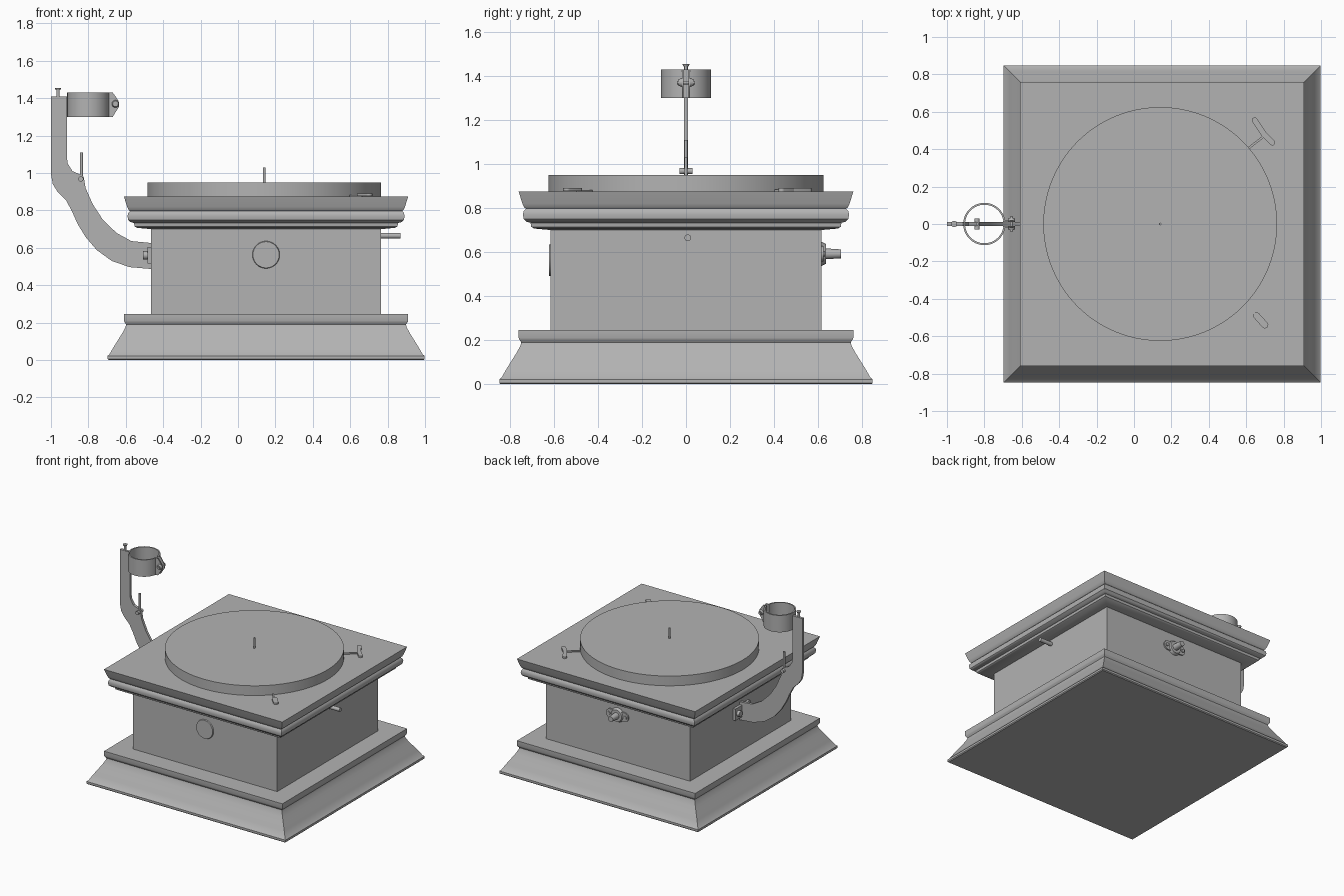
import bpy, bmesh, math
from mathutils import Vector

cube = bpy.data.objects.get("Cube")
if cube:
    bpy.data.objects.remove(cube)

GREY = (0.45, 0.45, 0.45, 1)
mat = bpy.data.materials.new("plain grey")
mat.use_nodes = True
mat.diffuse_color = GREY
mat.node_tree.nodes["Principled BSDF"].inputs["Base Color"].default_value = GREY
CX = 0.15  # centre of the cabinet


def finish(name, bm):
    bmesh.ops.recalc_face_normals(bm, faces=bm.faces)
    mesh = bpy.data.meshes.new(name)
    bm.to_mesh(mesh)
    bm.free()
    mesh.materials.append(mat)
    ob = bpy.data.objects.new(name, mesh)
    bpy.context.collection.objects.link(ob)
    bpy.ops.object.select_all(action='DESELECT')
    ob.select_set(True)
    bpy.context.view_layer.objects.active = ob
    bpy.ops.object.shade_smooth_by_angle(angle=math.radians(32))
    return ob


def square_moulding(name, profile):
    """Sweep a (half width, height) profile around a square."""
    bm = bmesh.new()
    rings = [[bm.verts.new((CX + sx * h, sy * h, z))
              for sx, sy in ((-1, -1), (1, -1), (1, 1), (-1, 1))] for h, z in profile]
    for a, b in zip(rings, rings[1:]):
        for i in range(4):
            j = (i + 1) % 4
            bm.faces.new((a[i], a[j], b[j], b[i]))
    bm.faces.new(rings[0])
    bm.faces.new(rings[-1])
    return finish(name, bm)


def prism(name, outline, lo, hi, axis='z'):
    """Extrude a flat outline: (x, y) along z, or (x, z) along y."""
    bm = bmesh.new()
    place = (lambda p, d: (p[0], p[1], d)) if axis == 'z' else (lambda p, d: (p[0], d, p[1]))
    face = bm.faces.new([bm.verts.new(place(p, lo)) for p in outline])
    moved = bmesh.ops.extrude_face_region(bm, geom=[face])["geom"]
    shift = Vector(place((0, 0), hi - lo))
    bmesh.ops.translate(bm, vec=shift, verts=[v for v in moved if isinstance(v, bmesh.types.BMVert)])
    bmesh.ops.triangulate(bm, faces=[f for f in bm.faces if len(f.verts) > 4])
    return finish(name, bm)


def rod(name, start, end, r, r2=None, sides=24):
    a, b = Vector(start), Vector(end)
    bm = bmesh.new()
    bmesh.ops.create_cone(bm, cap_ends=True, segments=sides, radius1=r,
                          radius2=r if r2 is None else r2, depth=(b - a).length)
    turn = (b - a).to_track_quat('Z', 'Y').to_matrix()
    bmesh.ops.rotate(bm, matrix=turn, verts=bm.verts)
    bmesh.ops.translate(bm, vec=(a + b) / 2, verts=bm.verts)
    return finish(name, bm)


def arc(cx, cy, r, start, end, n):
    return [(cx + r * math.cos(math.radians(start + (end - start) * i / n)),
             cy + r * math.sin(math.radians(start + (end - start) * i / n))) for i in range(n + 1)]


def capsule(name, p, q, r, lo, hi, axis='z'):
    heading = math.degrees(math.atan2(q[1] - p[1], q[0] - p[0]))
    outline = arc(*q, r, heading - 90, heading + 90, 10) + arc(*p, r, heading + 90, heading + 270, 10)
    return prism(name, outline, lo, hi, axis)


# Cabinet
square_moulding("base_plinth", [(0.842, 0), (0.848, 0.006), (0.848, 0.022), (0.838, 0.03),
                                (0.815, 0.07), (0.79, 0.11), (0.768, 0.145), (0.752, 0.175),
                                (0.748, 0.19), (0.757, 0.203), (0.76, 0.21), (0.76, 0.245)])
square_moulding("cabinet_body", [(0.615, 0.24), (0.615, 0.71)])
square_moulding("top_cornice", [(0.615, 0.70), (0.69, 0.707), (0.703, 0.715), (0.706, 0.733),
                                (0.725, 0.738), (0.737, 0.75), (0.741, 0.77), (0.737, 0.787),
                                (0.727, 0.797), (0.735, 0.803), (0.743, 0.82), (0.76, 0.875)])

# Turntable
rod("turntable", (0.14, 0, 0.87), (0.14, 0, 0.95), 0.625, sides=96)
rod("spindle", (0.14, 0, 0.94), (0.14, 0, 1.03), 0.007)

# Speed and brake levers on the deck
capsule("front_lever_bar", (0.60, -0.43), (0.66, -0.495), 0.005, 0.874, 0.883)
capsule("front_lever_pad", (0.655, -0.49), (0.70, -0.54), 0.018, 0.878, 0.89)
capsule("brake_bar", (0.60, 0.395), (0.695, 0.47), 0.006, 0.874, 0.885)
capsule("brake_pad", (0.645, 0.555), (0.695, 0.48), 0.015, 0.876, 0.89)
capsule("brake_pad_end", (0.695, 0.48), (0.74, 0.435), 0.015, 0.876, 0.89)

# Front disc, side crank stub and rear horn fitting
rod("front_disc", (CX, -0.61, 0.563), (CX, -0.623, 0.563), 0.075, 0.07, sides=48)
rod("crank_stub", (0.75, 0.008, 0.665), (0.868, 0.008, 0.665), 0.015)
capsule("rear_flange", (CX - 0.06, 0.592), (CX + 0.06, 0.592), 0.035, 0.61, 0.625, 'y')
rod("rear_flange_boss", (CX, 0.61, 0.592), (CX, 0.635, 0.592), 0.058, 0.045)
rod("rear_socket", (CX, 0.63, 0.592), (CX, 0.705, 0.592), 0.025, 0.02)
for side in (-1, 1):
    rod("rear_flange_screw", (CX + side * 0.07, 0.62, 0.592), (CX + side * 0.07, 0.632, 0.592), 0.013)

# Support arm
arm_outer = [(-0.915, 1.41), (-1.0, 1.41), (-1.0, 0.995), (-0.99, 0.94), (-0.965, 0.90),
             (-0.92, 0.855), (-0.89, 0.80), (-0.857, 0.727), (-0.815, 0.658), (-0.755, 0.588),
             (-0.675, 0.53), (-0.58, 0.497), (-0.465, 0.487)]
arm_inner = [(-0.465, 0.626), (-0.57, 0.636), (-0.65, 0.68), (-0.725, 0.754), (-0.777, 0.834),
             (-0.815, 0.92), (-0.825, 0.98), (-0.85, 0.995), (-0.885, 1.01), (-0.91, 1.05),
             (-0.915, 1.085)]
prism("support_arm", arm_outer + arm_inner, -0.01, 0.01, 'y')

# Bracket fixing the arm to the cabinet
prism("arm_bracket", [(-0.485, -0.09), (-0.46, -0.09), (-0.46, 0.09), (-0.485, 0.09)], 0.515, 0.605)
for side in (-1, 1):
    rod("bracket_bolt", (-0.48, side * 0.055, 0.56), (-0.507, side * 0.055, 0.56), 0.022)

# Pivot and rest pin on the arm
rod("pivot_bolt", (-0.84, -0.03, 0.968), (-0.84, 0.03, 0.968), 0.014)
rod("rest_pin", (-0.837, 0.0, 0.965), (-0.837, 0.0, 1.11), 0.008)

# Thumb screw on top of the arm
rod("thumb_screw", (-0.962, 0, 1.39), (-0.962, 0, 1.445), 0.008)
rod("thumb_screw_head", (-0.962, 0, 1.443), (-0.962, 0, 1.455), 0.012, 0.017)

# Split clamp ring with its two lugs and bolt
ring = arc(-0.80, 0, 0.113, 6, 354, 56) + arc(-0.80, 0, 0.103, 354, 6, 56)
prism("clamp_ring", ring, 1.30, 1.43)
lug = [(-0.70, 1.30), (-0.67, 1.30), (-0.655, 1.325), (-0.638, 1.35), (-0.635, 1.368),
       (-0.64, 1.387), (-0.655, 1.41), (-0.67, 1.43), (-0.70, 1.43)]
for side in (-1, 1):
    prism("clamp_lug", lug, side * 0.015 - 0.004, side * 0.015 + 0.004, 'y')
    rod("clamp_bolt_head", (-0.655, side * 0.019, 1.37), (-0.655, side * 0.033, 1.37), 0.02, 0.015)
rod("clamp_bolt", (-0.655, -0.04, 1.37), (-0.655, 0.04, 1.37), 0.008)
